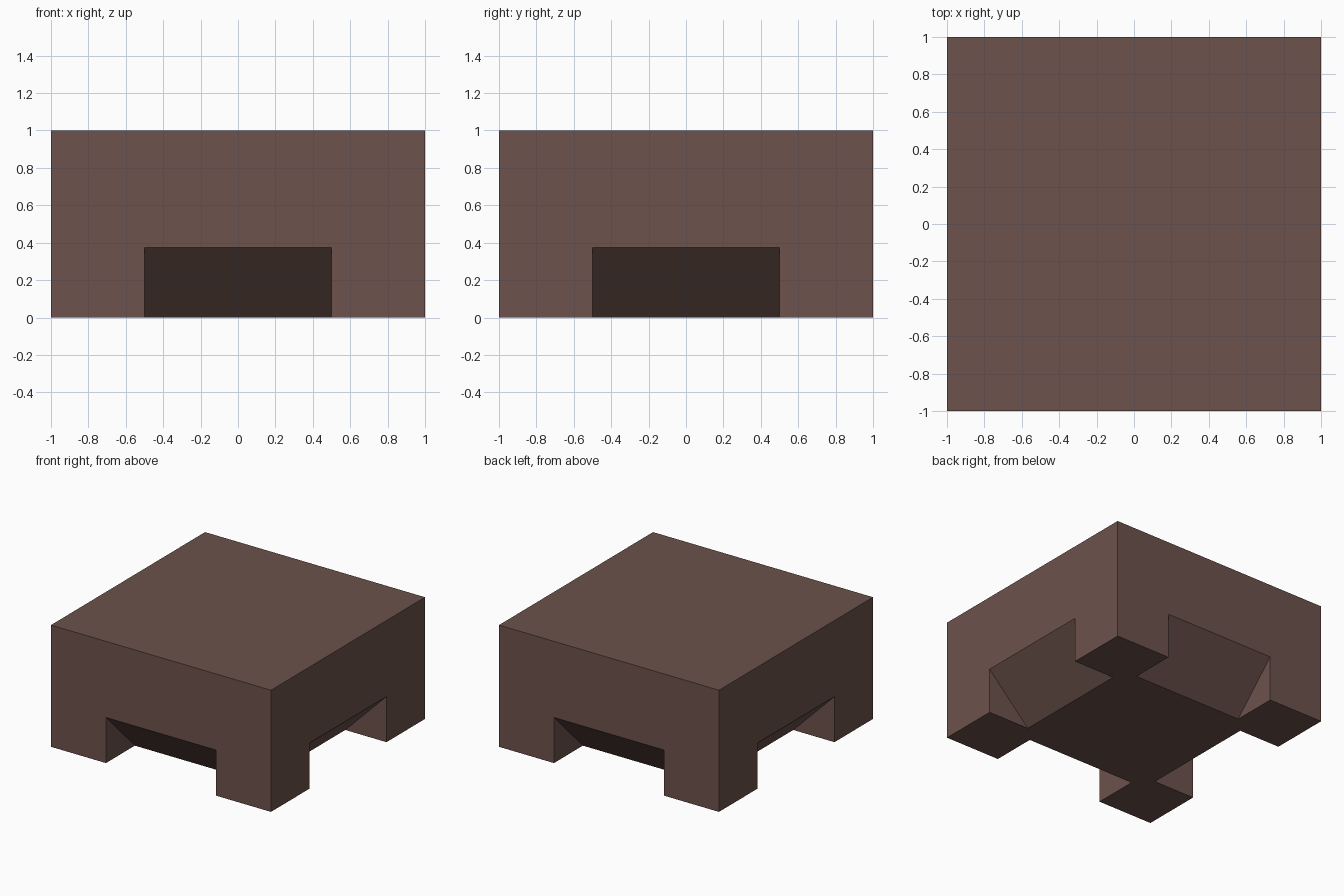
import bpy, bmesh, math
from mathutils import Matrix

if "Cube" in bpy.data.objects:
    bpy.data.objects.remove(bpy.data.objects["Cube"])

NOTCH_HALF = 0.5     # half width of each side opening
NOTCH_H = 0.375      # opening height on the outer face (45 degree slope inward)
EXTRA = 0.1          # cutter overshoot past the block

brown = bpy.data.materials.new("dark_brown")
brown.diffuse_color = (0.150, 0.0844, 0.0723, 1.0)
brown.use_nodes = True
brown.node_tree.nodes["Principled BSDF"].inputs["Base Color"].default_value = brown.diffuse_color


def make_object(name, bm):
    bmesh.ops.recalc_face_normals(bm, faces=bm.faces)
    mesh = bpy.data.meshes.new(name)
    bm.to_mesh(mesh)
    bm.free()
    mesh.materials.append(brown)
    obj = bpy.data.objects.new(name, mesh)
    bpy.context.collection.objects.link(obj)
    return obj


# Main block
bm = bmesh.new()
bmesh.ops.create_cube(bm, size=2)
bmesh.ops.transform(bm, verts=bm.verts,
                    matrix=Matrix.Translation((0, 0, 0.5)) @ Matrix.Diagonal((1, 1, 0.5, 1)))
block = make_object("footed_block", bm)

# Four wedge cutters, one per side, in a single helper mesh
bm = bmesh.new()
profile = [(1 + EXTRA, NOTCH_H + EXTRA),
           (1 - NOTCH_H - EXTRA, -EXTRA),
           (1 + EXTRA, -EXTRA)]
for side in range(4):
    turn = Matrix.Rotation(side * math.pi / 2, 4, 'Z')
    verts = [bm.verts.new((r, -NOTCH_HALF, z)) for r, z in profile]
    face = bm.faces.new(verts)
    ext = bmesh.ops.extrude_face_region(bm, geom=[face])
    moved = [v for v in ext["geom"] if isinstance(v, bmesh.types.BMVert)]
    bmesh.ops.translate(bm, verts=moved, vec=(0, 2 * NOTCH_HALF, 0))
    bmesh.ops.transform(bm, verts=verts + moved, matrix=turn)
cutter = make_object("opening_cutter", bm)
cutter.hide_render = True

# Cut the sloped openings, leaving four corner feet
cut = block.modifiers.new("openings", 'BOOLEAN')
cut.operation = 'DIFFERENCE'
cut.solver = 'EXACT'
cut.object = cutter
bpy.context.view_layer.objects.active = block
block.select_set(True)
bpy.ops.object.modifier_apply(modifier=cut.name)
bpy.data.objects.remove(cutter, do_unlink=True)
